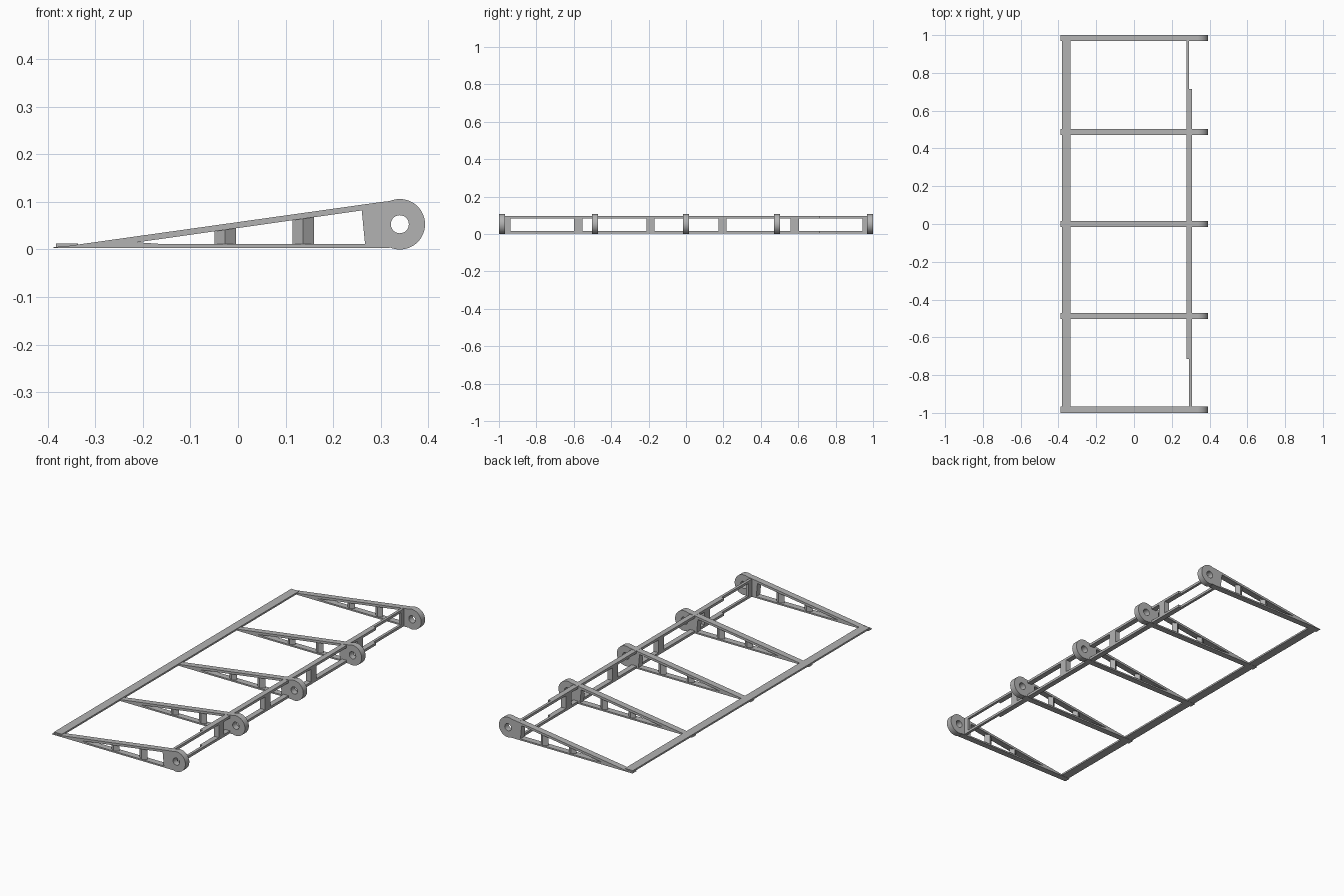
import bpy, bmesh, math

cube = bpy.data.objects.get("Cube")
if cube:
    bpy.data.objects.remove(cube, do_unlink=True)

grey = bpy.data.materials.new("plain_grey")
grey.use_nodes = True
COLOUR = (0.45, 0.45, 0.45, 1)
grey.diffuse_color = COLOUR
grey.node_tree.nodes["Principled BSDF"].inputs["Base Color"].default_value = COLOUR

RIB = 0.033            # rib thickness
HUB = (0.34, 0.053)    # hinge centre in x, z


def arc(radius, start, end, steps):
    return [(HUB[0] + radius * math.cos(math.radians(start + (end - start) * i / steps)),
             HUB[1] + radius * math.sin(math.radians(start + (end - start) * i / steps)))
            for i in range(steps + 1)]


def link(name, mesh):
    mesh.materials.clear()
    mesh.materials.append(grey)
    ob = bpy.data.objects.new(name, mesh)
    bpy.context.collection.objects.link(ob)
    return ob


def box(name, x, y, z):
    bm = bmesh.new()
    bmesh.ops.create_cube(bm, size=1)
    for v in bm.verts:
        for i, (lo, hi) in enumerate((x, y, z)):
            v.co[i] = lo if v.co[i] < 0 else hi
    mesh = bpy.data.meshes.new(name)
    bm.to_mesh(mesh)
    bm.free()
    return link(name, mesh)


# Rib side profile: outline, open triangle and hinge hole
outline = [(-0.388, 0.003), (0.318, 0.003)] + arc(0.053, -113, 113, 40) + [(0.303, 0.1), (-0.36, 0.007), (-0.388, 0.005)]
window = [(-0.212, 0.015), (-0.153, 0.011), (0.267, 0.011), (0.26, 0.082)]
hole = arc(0.019, 0, 345, 23)

curve = bpy.data.curves.new("rib_profile", "CURVE")
curve.dimensions = "2D"
curve.fill_mode = "BOTH"
curve.extrude = RIB / 2
for points in (outline, window, hole):
    spline = curve.splines.new("POLY")
    spline.points.add(len(points) - 1)
    for p, (x, z) in zip(spline.points, points):
        p.co = (x, z, 0, 1)
    spline.use_cyclic_u = True
helper = bpy.data.objects.new("rib_profile", curve)
bpy.context.collection.objects.link(helper)
bpy.context.view_layer.update()
rib_mesh = bpy.data.meshes.new_from_object(helper.evaluated_get(bpy.context.evaluated_depsgraph_get()))
bpy.data.objects.remove(helper, do_unlink=True)

bm = bmesh.new()
bm.from_mesh(rib_mesh)
bmesh.ops.remove_doubles(bm, verts=bm.verts, dist=0.0001)
bmesh.ops.recalc_face_normals(bm, faces=bm.faces)
bm.to_mesh(rib_mesh)
bm.free()


def rib_post(name, x, y, top):
    # Four-sided upright set corner-on inside the rib
    bm = bmesh.new()
    bmesh.ops.create_cone(bm, cap_ends=True, segments=4, radius1=1, radius2=1, depth=1)
    for v in bm.verts:
        v.co = (x + v.co.x * 0.0225, y + v.co.y * RIB / 2,
                0.006 if v.co.z < 0 else top + v.co.x * 0.0225 * 0.14)
    mesh = bpy.data.meshes.new(name)
    bm.to_mesh(mesh)
    bm.free()
    link(name, mesh)


for i, y in enumerate((-0.984, -0.487, 0, 0.487, 0.984)):
    rib = link(f"rib_{i + 1}", rib_mesh)
    rib.location.y = y
    rib.rotation_euler.x = math.pi / 2
    bpy.ops.object.select_all(action="DESELECT")
    rib.select_set(True)
    bpy.context.view_layer.objects.active = rib
    bpy.ops.object.shade_smooth_by_angle()
    rib_post(f"rib_{i + 1}_rear_post", -0.027, y, 0.048)
    rib_post(f"rib_{i + 1}_front_post", 0.137, y, 0.07)

# Trailing edge strip
box("trailing_strip", (-0.382, -0.336), (-0.99, 0.99), (0.004, 0.013))

# Paired spar strips, overlapping along the middle
INNER, OUTER = (0.278, 0.292), (0.292, 0.306)
for level, z in (("upper", (0.084, 0.097)), ("lower", (0.004, 0.017))):
    box(f"{level}_inner_spar", INNER, (-0.715, 0.985), z)
    box(f"{level}_outer_spar", OUTER, (-0.985, 0.715), z)

# Uprights between the spar strips
for i, y in enumerate((-0.575, -0.19, 0.195, 0.582)):
    box(f"spar_post_{i + 1}", (INNER[0], OUTER[1]), (y - 0.0225, y + 0.0225), (0.016, 0.085))
box("front_end_spar_post", OUTER, (-0.97, -0.938), (0.016, 0.085))
box("back_end_spar_post", INNER, (0.945, 0.97), (0.016, 0.085))
